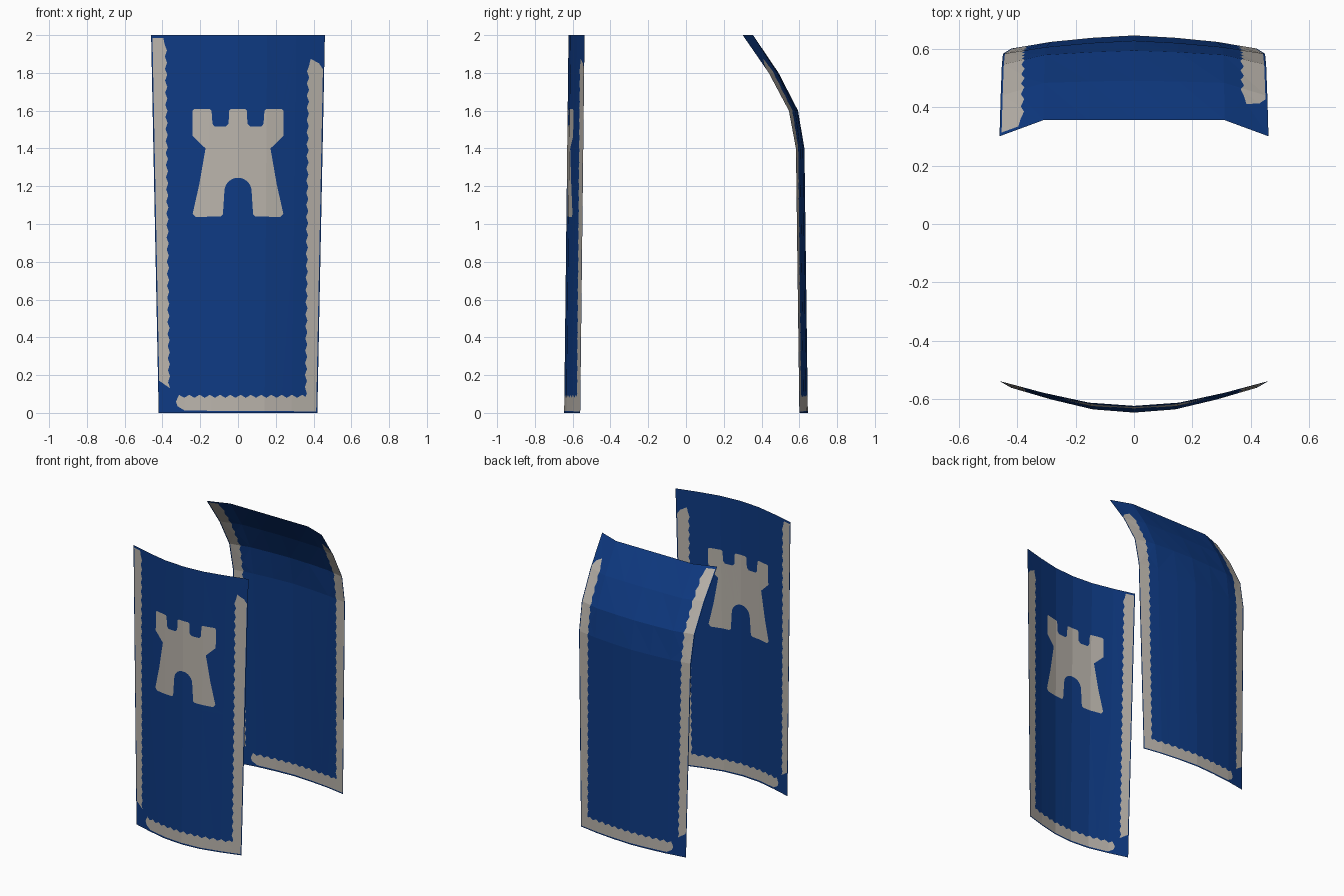
import bpy
import math
from mathutils import Vector
from mathutils.geometry import delaunay_2d_cdt

cube = bpy.data.objects.get("Cube")
if cube:
    bpy.data.objects.remove(cube)


def make_material(name, color):
    mat = bpy.data.materials.new(name)
    mat.use_nodes = True
    mat.diffuse_color = color
    bsdf = mat.node_tree.nodes["Principled BSDF"]
    bsdf.inputs["Base Color"].default_value = color
    bsdf.inputs["Roughness"].default_value = 0.9
    return mat


blue = make_material("cloth blue", (0.0044, 0.042, 0.225, 1))
grey = make_material("trim grey", (0.49, 0.455, 0.41, 1))

HEIGHT = 2.0


def half_width(z):
    return 0.42 + 0.02 * z


def lerp_table(table, t):
    """Piecewise linear lookup in a list of (key, value) pairs."""
    for (a, va), (b, vb) in zip(table, table[1:]):
        if t <= b:
            return va + (vb - va) * (t - a) / (b - a)
    return table[-1][1]


def inside(p, poly):
    hit = False
    for a, b in zip(poly, poly[1:] + poly[:1]):
        if (a[1] > p[1]) != (b[1] > p[1]):
            if p[0] < a[0] + (b[0] - a[0]) * (p[1] - a[1]) / (b[1] - a[1]):
                hit = not hit
    return hit


def ragged(start, end, offset, step=0.032):
    """Points from start to end with a worn, toothed edge."""
    start, end, offset = Vector(start), Vector(end), Vector(offset)
    n = max(2, round((end - start).length / step))
    return [tuple(start.lerp(end, i / n) + offset * (i % 2)) for i in range(n + 1)]


# Patterns in sheet space: x as a fraction of the half width, z in units
def trim_shapes():
    side_a = [(-0.985, 0.17), (-0.985, 1.985), (-0.86, 1.985)]
    side_a += ragged((-0.845, 1.95), (-0.875, 0.13), (0.025, 0))
    side_b = [(0.985, 0.01), (0.985, 1.82), (0.94, 1.85), (0.84, 1.875)]
    side_b += ragged((0.825, 1.84), (0.865, 0.04), (-0.025, 0))
    hem = [(-0.67, 0.012), (0.985, 0.008), (0.985, 0.085)]
    hem += ragged((0.87, 0.08), (-0.74, 0.08), (0, 0.016), 0.065)
    hem += [(-0.78, 0.06), (-0.76, 0.035)]
    return [side_a, side_b, hem]


def tower_shape():
    arch = [(0.072 * math.sin(a), 1.173 + 0.072 * math.cos(a))
            for a in (math.pi * i / 12 for i in range(1, 7))]
    half = [(0, 1.245)] + arch + [
        (0.08, 1.05), (0.092, 1.04), (0.225, 1.037), (0.24, 1.055),
        (0.205, 1.21), (0.172, 1.40), (0.24, 1.465),
        (0.24, 1.6), (0.232, 1.608), (0.148, 1.608), (0.14, 1.6),
        (0.135, 1.53), (0.122, 1.515), (0.065, 1.515), (0.05, 1.53),
        (0.047, 1.6), (0.038, 1.608)]
    outline = half + [(-x, z) for x, z in reversed(half[1:])]
    return [(x / half_width(z), z) for x, z in outline]


def make_sheet(name, shapes, columns, rows, place, flip):
    """Cut a flat sheet along the pattern outlines, then bend it."""
    points, edges = [], []

    def add(path, closed=False):
        base, n = len(points), len(path)
        points.extend(Vector(p) for p in path)
        edges.extend((base + i, base + i + 1) for i in range(n - 1))
        if closed:
            edges.append((base + n - 1, base))

    add([(-1, 0), (1, 0), (1, HEIGHT), (-1, HEIGHT)], True)
    for u in columns:
        add([(u, 0), (u, HEIGHT)])
    for z in rows:
        add([(-1, z), (1, z)])
    for shape in shapes:
        add(shape, True)
    flat, _, faces, *_ = delaunay_2d_cdt(points, edges, [], 0, 1e-5)

    mesh = bpy.data.meshes.new(name)
    order = [tuple(reversed(f)) if flip else tuple(f) for f in faces]
    verts = [(u * half_width(z), place(abs(u), z), z) for u, z in flat]
    mesh.from_pydata(verts, [], order)
    mesh.materials.append(blue)
    mesh.materials.append(grey)
    for poly in mesh.polygons:
        centre = sum((flat[i] for i in poly.vertices), Vector((0, 0))) / 3
        poly.material_index = int(any(inside(centre, s) for s in shapes))
    mesh.update()
    obj = bpy.data.objects.new(name, mesh)
    bpy.context.collection.objects.link(obj)
    return obj


# Front panel: bowed sideways and leaning slightly back
FRONT_BOW = [(0, 0), (0.335, 0.011), (0.675, 0.045), (1, 0.085)]


def front_y(u, z):
    return -0.645 + 0.0115 * z + lerp_table(FRONT_BOW, u)


# Back panel: slighter bow, upper part curling forward
BACK_CURVE = [(0, 0.645), (1.4, 0.627), (1.6, 0.593), (1.8, 0.49), (2, 0.355)]
BACK_BOW_LOW = [(0, 0), (0.335, 0.008), (0.675, 0.022), (1, 0.045)]
BACK_BOW_TOP = [(0, 0), (0.675, 0), (1, 0.055)]


def back_y(u, z):
    t = max(0, (z - 1.4) / 0.6)
    bow = lerp_table(BACK_BOW_LOW, u) * (1 - t) + lerp_table(BACK_BOW_TOP, u) * t
    return lerp_table(BACK_CURVE, z) - bow


folds = [-0.675, -0.335, 0, 0.335, 0.675]
make_sheet("front_cloth_panel", trim_shapes() + [tower_shape()],
           folds, [1.0], front_y, False)
make_sheet("back_cloth_panel", trim_shapes(),
           folds, [1.4, 1.6, 1.8], back_y, True)
